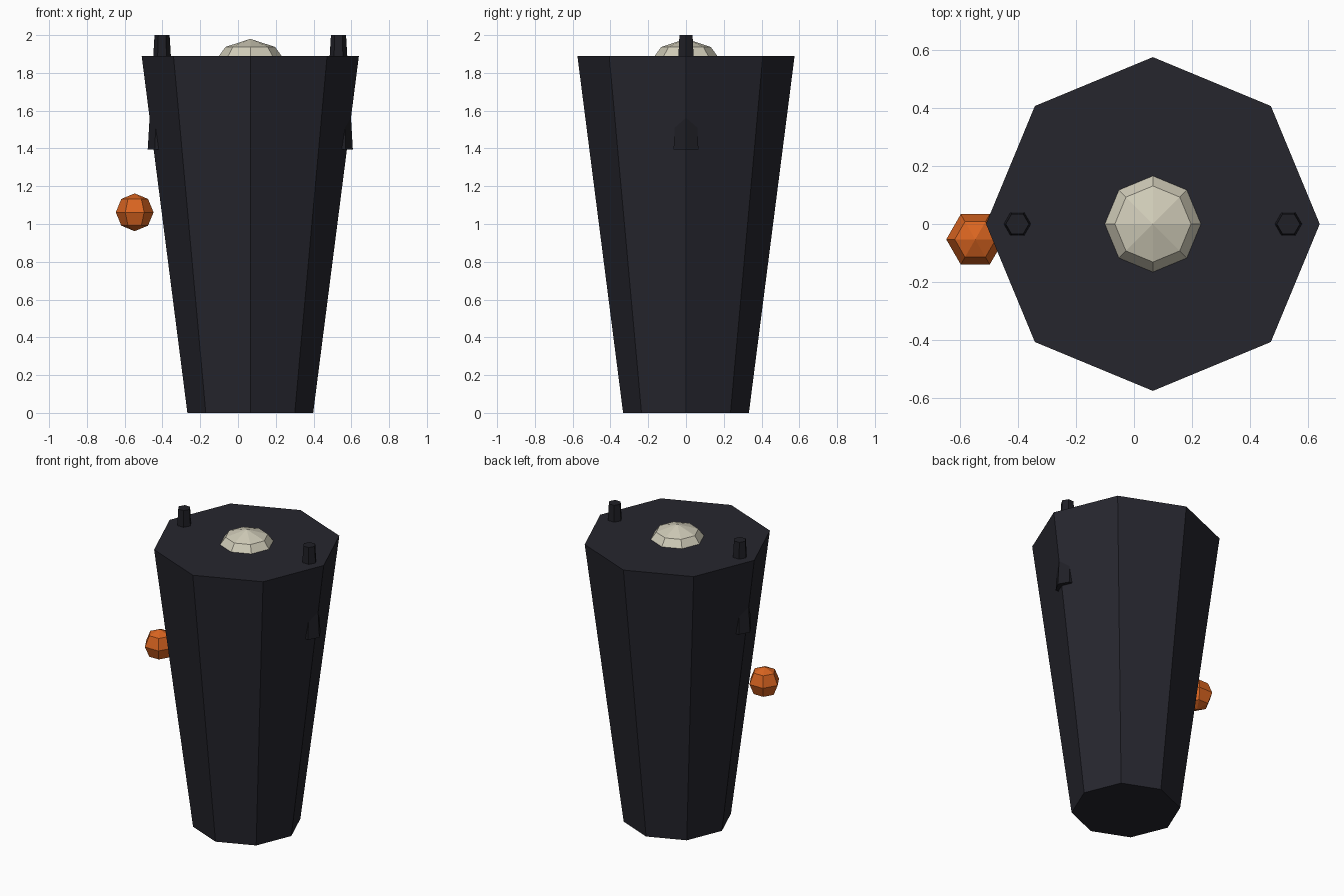
import bpy, bmesh
from math import sin, cos, pi, tau

if "Cube" in bpy.data.objects:
    bpy.data.objects.remove(bpy.data.objects["Cube"])


def material(name, rgb):
    m = bpy.data.materials.new(name)
    m.diffuse_color = (*rgb, 1)
    m.use_nodes = True
    m.node_tree.nodes["Principled BSDF"].inputs["Base Color"].default_value = m.diffuse_color
    return m


def revolve(name, profile, sides, centre, mat):
    """Flat-faced solid of (radius, z) rings around z, with a corner on +x."""
    bm = bmesh.new()
    rings = []
    for r, z in profile:
        if r < 1e-5:
            rings.append([bm.verts.new((0, 0, z))] * sides)
        else:
            rings.append([bm.verts.new((r * cos(tau * i / sides), r * sin(tau * i / sides), z))
                          for i in range(sides)])
    for low, high in zip(rings, rings[1:]):
        for i in range(sides):
            j = (i + 1) % sides
            quad = (low[i], low[j], high[j], high[i])
            bm.faces.new(list(dict.fromkeys(quad)))
    # Cap open ends
    for ring in (rings[0], rings[-1]):
        if ring[0] is not ring[1]:
            bm.faces.new(ring)
    bmesh.ops.recalc_face_normals(bm, faces=bm.faces[:])
    mesh = bpy.data.meshes.new(name)
    bm.to_mesh(mesh)
    bm.free()
    obj = bpy.data.objects.new(name, mesh)
    obj.location = centre
    mesh.materials.append(mat)
    bpy.context.collection.objects.link(obj)
    return obj


def ball(name, radius, sides, bands, centre, mat):
    profile = [(radius * sin(pi * k / bands), -radius * cos(pi * k / bands))
               for k in range(bands + 1)]
    return revolve(name, profile, sides, centre, mat)


cloth = material("dark_cloth", (0.019, 0.019, 0.027))
sleeve = material("dark_sleeve", (0.014, 0.014, 0.019))
bone = material("bone", (0.63, 0.60, 0.48))
glow = material("orange", (0.70, 0.13, 0.015))

CX = 0.065

# Tapered robe body
revolve("robe", [(0.333, 0), (0.575, 1.89)], 8, (CX, 0, 0), cloth)

# Head sunk into the robe
ball("head", 0.223, 8, 5, (CX, 0, 1.757), bone)

# Arms poking through the top and sides of the robe
for side, label in ((-1, "left"), (1, "right")):
    revolve(label + "_arm", [(0.076, 1.395), (0.04, 2.0)], 6,
            (CX + side * 0.467, 0, 0), sleeve)

# Floating orb
ball("orb", 0.1, 6, 4, (-0.547, -0.053, 1.062), glow)
